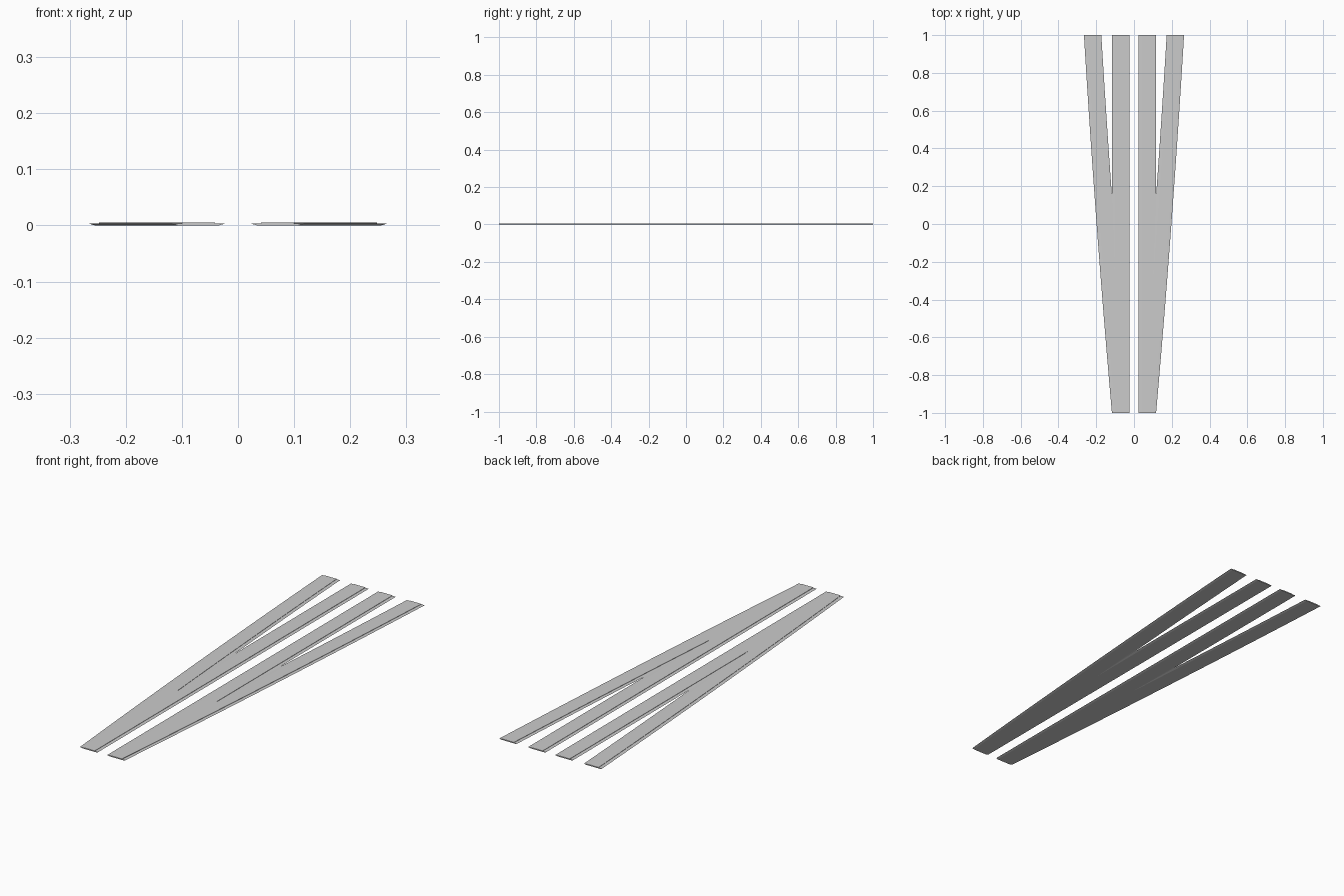
import bpy, bmesh

if "Cube" in bpy.data.objects:
    bpy.data.objects.remove(bpy.data.objects["Cube"])

# Cross-sections as (offset across the road, height)
BASE = [(-0.036, 0.0), (0.036, 0.0), (0.046, 0.003), (0.030, 0.0035),
        (-0.030, 0.0035), (-0.046, 0.003)]
DECK = [(-0.029, 0.0034), (0.029, 0.0034), (0.029, 0.005), (-0.029, 0.005)]


def sweep(name, profile, path):
    """Sweep a closed cross-section along (x, y) stations and cap both ends."""
    bm = bmesh.new()
    rings = [[bm.verts.new((x + dx, y, z)) for dx, z in profile] for x, y in path]
    n = len(profile)
    for a, b in zip(rings, rings[1:]):
        for i in range(n):
            j = (i + 1) % n
            bm.faces.new((a[i], a[j], b[j], b[i]))
    bm.faces.new(rings[0])
    bm.faces.new(rings[-1])
    bmesh.ops.recalc_face_normals(bm, faces=bm.faces)
    mesh = bpy.data.meshes.new(name)
    bm.to_mesh(mesh)
    bm.free()
    obj = bpy.data.objects.new(name, mesh)
    bpy.context.collection.objects.link(obj)
    return obj


def branch_path(side, steps=14):
    """Gently bowed line of the diverging lane."""
    pts = []
    for k in range(steps + 1):
        t = k / steps
        x = 0.071 + 0.148 * t + 0.028 * t * (1 - t)
        pts.append((side * x, -1 + 2 * t))
    return pts


for side, label in ((-1, "left"), (1, "right")):
    # Straight lane
    straight = [(side * 0.07, -1), (side * 0.07, 1)]
    sweep(f"{label}_straight_shoulder", BASE, straight)
    sweep(f"{label}_straight_deck", DECK, straight)
    # Diverging lane
    branch = branch_path(side)
    sweep(f"{label}_branch_shoulder", BASE, branch)
    sweep(f"{label}_branch_deck", DECK, branch)
